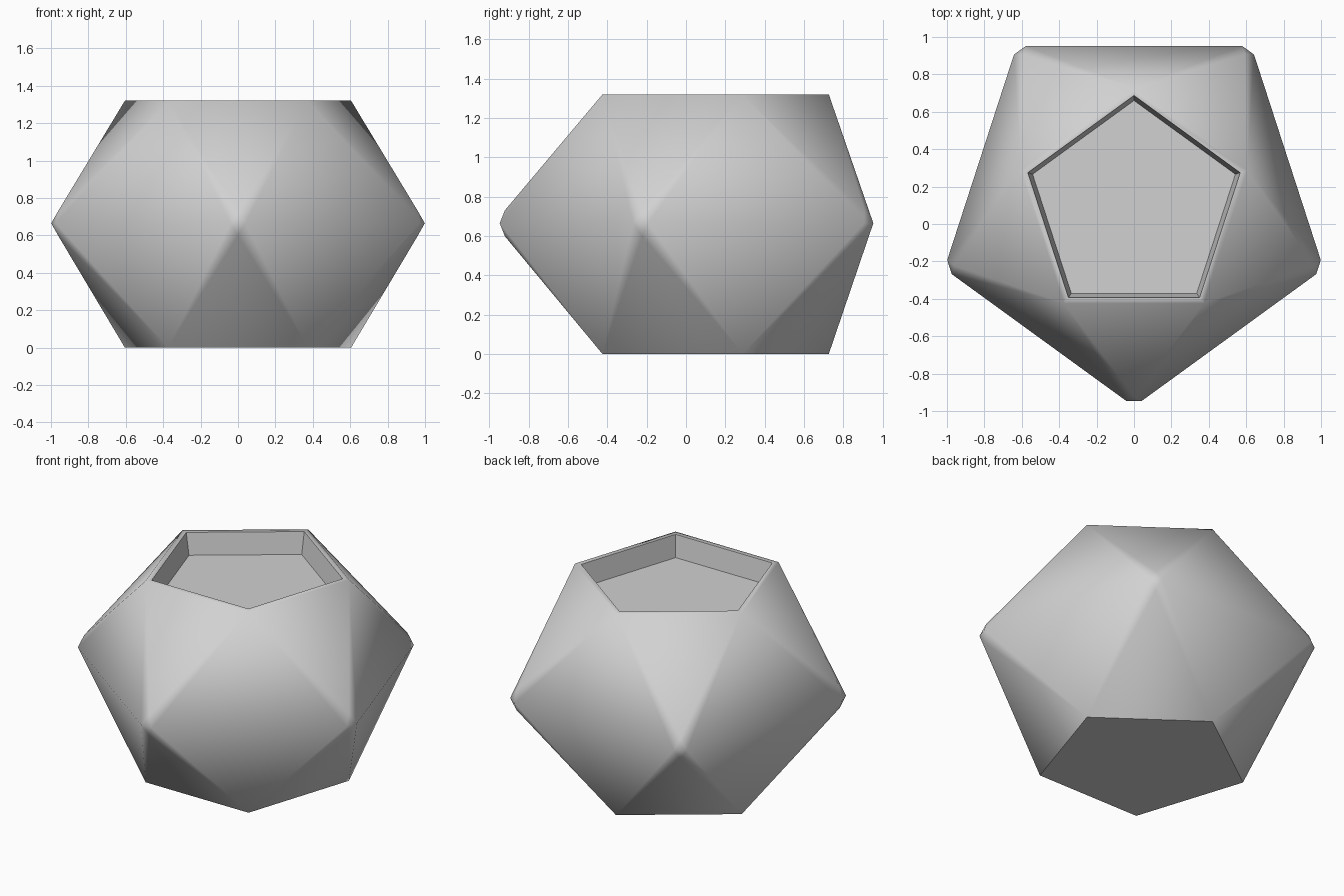
import bpy, bmesh
from math import radians, sin, cos
from mathutils import Vector

default = bpy.data.objects.get("Cube")
if default:
    bpy.data.objects.remove(default, do_unlink=True)

SIDES = 5
HEIGHT = 1.32
WAIST = HEIGHT / 2 + 0.005
CENTRE_Y = 0.09


def make_material(name, rgb):
    mat = bpy.data.materials.new(name)
    mat.use_nodes = True
    mat.diffuse_color = (*rgb, 1)
    mat.node_tree.nodes["Principled BSDF"].inputs["Base Color"].default_value = (*rgb, 1)
    return mat


def ring(radius, z, start):
    """Corner positions of a pentagon."""
    angles = [radians(start + 72 * k) for k in range(SIDES)]
    return [Vector((radius * cos(a), CENTRE_Y + radius * sin(a), z)) for a in angles]


bm = bmesh.new()


def add_verts(points):
    return [bm.verts.new(p) for p in points]


def band(a, b):
    """Join two rings with quads."""
    return [bm.faces.new((a[k], a[(k + 1) % SIDES], b[(k + 1) % SIDES], b[k]))
            for k in range(SIDES)]


# Main rings: wide waist, and narrower rim and base turned by half a step
waist = ring(1.066, WAIST, -90)
rim = add_verts(ring(0.636, HEIGHT, -54))
base = add_verts(ring(0.636, 0, -54))

# Blunted waist corners: one point on each side of the corner
before, after = [], []
for k in range(SIDES):
    corner, nxt, prev = waist[k], waist[(k + 1) % SIDES], waist[k - 1]
    before.append(bm.verts.new(corner + (prev - corner).normalized() * 0.049))
    after.append(bm.verts.new(corner + (nxt - corner).normalized() * 0.049))

# Facets of the upper and lower halves
for end in (rim, base):
    for k in range(SIDES):
        left, right = end[k - 1], end[k]
        middle = (left.co + right.co) / 2
        tip = bm.verts.new(waist[k].lerp(middle, 0.1))
        bm.faces.new((tip, left, right))
        bm.faces.new((before[k], after[k], tip))
        bm.faces.new((before[k], tip, left))
        bm.faces.new((after[k], right, tip))
        bm.faces.new((after[k], before[(k + 1) % SIDES], right))

# Flat base, rim and tapered recess
opening = add_verts(ring(0.597, HEIGHT, -54))
floor = add_verts(ring(0.57, HEIGHT - 0.14, -54))
crisp = [bm.faces.new(base), bm.faces.new(floor)]
band(rim, opening)
crisp += band(opening, floor)

# Soft facets outside, crisp edges around the base and recess
bmesh.ops.recalc_face_normals(bm, faces=bm.faces[:])
for face in bm.faces:
    face.smooth = True
for face in crisp:
    for edge in face.edges:
        edge.smooth = False

mesh = bpy.data.meshes.new("faceted_planter")
bm.to_mesh(mesh)
bm.free()
mesh.materials.append(make_material("light_grey", (0.64, 0.64, 0.64)))
planter = bpy.data.objects.new("faceted_planter", mesh)
bpy.context.collection.objects.link(planter)
